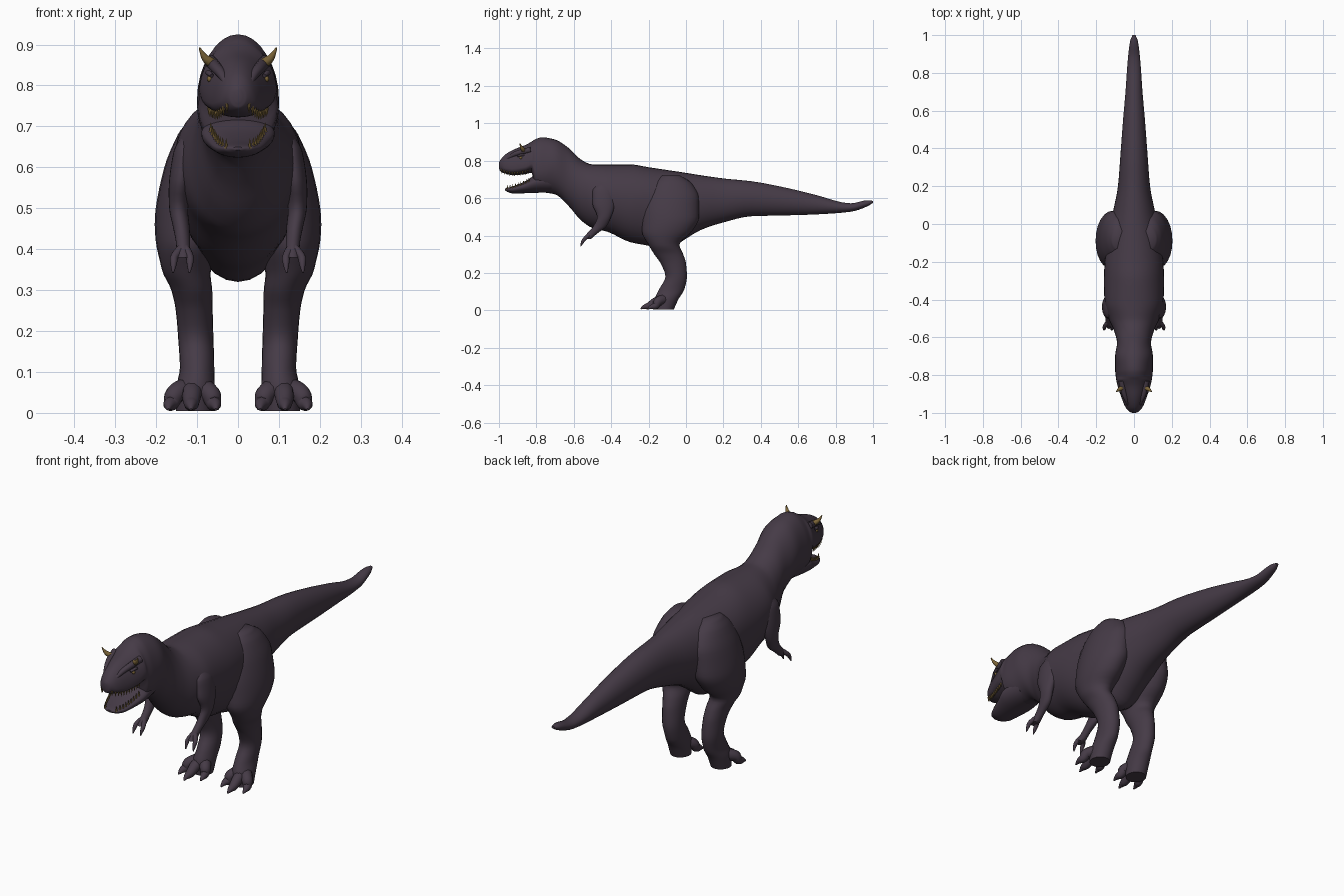
import bpy
import bmesh
from math import sin, cos, pi, radians
from mathutils import Vector

cube = bpy.data.objects.get("Cube")
if cube:
    bpy.data.objects.remove(cube, do_unlink=True)


def material(name, rgb):
    mat = bpy.data.materials.new(name)
    mat.use_nodes = True
    mat.diffuse_color = (*rgb, 1)
    mat.node_tree.nodes["Principled BSDF"].inputs["Base Color"].default_value = (*rgb, 1)
    return mat


HIDE = material("dark purple hide", (0.060, 0.043, 0.062))
HORN = material("ochre horn", (0.20, 0.13, 0.04))


def finish(obj, mat, mirror):
    """Shade, colour and optionally mirror a part across the body."""
    obj.data.materials.clear()
    obj.data.materials.append(mat)
    obj.data.shade_smooth()
    obj.data.set_sharp_from_angle(angle=radians(50))
    if mirror:
        obj.modifiers.new("Mirror", "MIRROR").use_clip = False
    return obj


def mesh_object(name, bm, mat, mirror=False):
    bmesh.ops.recalc_face_normals(bm, faces=bm.faces)
    mesh = bpy.data.meshes.new(name)
    bm.to_mesh(mesh)
    bm.free()
    obj = bpy.data.objects.new(name, mesh)
    bpy.context.collection.objects.link(obj)
    return finish(obj, mat, mirror)


def sample(sections, t):
    """Monotone cubic interpolation of the sections at position t."""
    secs = sorted(sections)
    last = len(secs) - 1
    i = max(k for k in range(last) if secs[k][0] <= t or k == 0)
    span = secs[i + 1][0] - secs[i][0]
    u = (t - secs[i][0]) / span

    def slope(k, col):
        def step(j):
            return (secs[j + 1][col] - secs[j][col]) / (secs[j + 1][0] - secs[j][0])
        if k == 0 or k == last:
            return step(min(k, last - 1))
        a, b = step(k - 1), step(k)
        return 2 * a * b / (a + b) if a * b > 0 else 0

    out = []
    for col in range(1, len(secs[0])):
        p, q = secs[i][col], secs[i + 1][col]
        m, n = slope(i, col) * span, slope(i + 1, col) * span
        out.append(p + u * (m + u * (3 * (q - p) - 2 * m - n + u * (m + n - 2 * (q - p)))))
    return out


def loft(name, sections, axis="Y", mirror=False, sides=32, steps=4):
    """Skin rings given as (position, low, high, half width, widest height, centre x)."""
    secs = sorted(sections)
    places = [a[0] + (b[0] - a[0]) * s / steps
              for a, b in zip(secs, secs[1:]) for s in range(steps)] + [secs[-1][0]]
    bm = bmesh.new()
    rings = []
    for t in places:
        low, high, width, widest, centre = sample(secs, t)
        mid = low + (high - low) * widest
        ring = []
        for k in range(sides):
            a = 2 * pi * k / sides
            v = mid + sin(a) * ((high - mid) if sin(a) > 0 else (mid - low))
            x = centre + width * cos(a)
            ring.append(bm.verts.new((x, t, v) if axis == "Y" else (x, v, t)))
        rings.append(ring)
    for r, s in zip(rings, rings[1:]):
        for k in range(sides):
            j = (k + 1) % sides
            bm.faces.new((r[k], r[j], s[j], s[k]))
    bm.faces.new(rings[0])
    bm.faces.new(rings[-1])
    return mesh_object(name, bm, HIDE, mirror)


def limb(name, sections):
    """Mirrored upright loft from (height, front, back, centre x, half width)."""
    return loft(name, [(z, f, b, w, 0.5, c) for z, f, b, c, w in sections], "Z", True, 24)


def tube(name, points, mat=HIDE):
    """Mirrored tapering tube through (x, y, z, radius) points."""
    curve = bpy.data.curves.new(name, "CURVE")
    curve.dimensions = "3D"
    curve.bevel_depth = 1
    curve.bevel_resolution = 3
    curve.use_fill_caps = True
    spline = curve.splines.new("NURBS")
    spline.points.add(len(points) - 1)
    for p, (x, y, z, r) in zip(spline.points, points):
        p.co = (x, y, z, 1)
        p.radius = r
    spline.order_u = 3
    spline.use_endpoint_u = True
    spline.resolution_u = 5
    helper = bpy.data.objects.new(name, curve)
    bpy.context.collection.objects.link(helper)
    bpy.context.view_layer.update()
    graph = bpy.context.evaluated_depsgraph_get()
    mesh = bpy.data.meshes.new_from_object(helper.evaluated_get(graph))
    bpy.data.objects.remove(helper, do_unlink=True)
    obj = bpy.data.objects.new(name, mesh)
    bpy.context.collection.objects.link(obj)
    return finish(obj, mat, True)


# Tail, trunk, neck, skull and upper jaw in one skin
trunk = [
    (1, .575, .585, .008, .5), (.97, .556, .588, .02, .5), (.88, .527, .572, .032, .5),
    (.7, .513, .615, .045, .5), (.55, .508, .652, .058, .5), (.35, .503, .69, .073, .5),
    (.2, .47, .705, .085, .5), (.08, .43, .722, .108, .5), (-.02, .37, .738, .13, .55),
    (-.1, .32, .75, .145, .6), (-.2, .345, .765, .155, .6), (-.3, .365, .78, .16, .55),
    (-.42, .42, .78, .155, .55), (-.5, .44, .78, .135, .5), (-.56, .48, .805, .108, .5),
    (-.63, .56, .87, .09, .5), (-.7, .62, .913, .1, .5), (-.77, .632, .925, .1, .4),
    (-.805, .64, .915, .097, .4), (-.825, .735, .902, .094, .3), (-.86, .728, .883, .086, .25),
    (-.92, .722, .86, .066, .25), (-.97, .732, .83, .045, .3), (-.995, .745, .80, .022, .5),
    (-1, .76, .79, .008, .5)]
trunk = [s + (0,) for s in trunk]
loft("body_and_head", trunk)

# Lower jaw
jaw = [
    (-.72, .63, .74, .08, .6, 0), (-.81, .628, .72, .09, .6, 0), (-.86, .626, .69, .076, .6, 0),
    (-.92, .624, .665, .057, .6, 0), (-.955, .633, .655, .036, .6, 0),
    (-.968, .642, .65, .012, .5, 0)]
loft("lower_jaw", jaw)


# Teeth along both jaws
def teeth(name, sections, start, end, count, direction):
    bm = bmesh.new()
    for k in range(count):
        y = start + (end - start) * k / (count - 1)
        low, high, width, widest, _ = sample(sections, y)
        if direction < 0:
            base = low + (high - low) * widest * .4 + .005
        else:
            base = high - (high - low) * (1 - widest) * .4 - .005
        made = bmesh.ops.create_cone(bm, cap_ends=True, segments=6,
                                     radius1=.005, radius2=.0006, depth=.024)["verts"]
        for v in made:
            v.co = Vector((v.co.x + width * .8, v.co.y + y, base + direction * (v.co.z + .012)))
    mesh_object(name, bm, HORN, True)


teeth("upper_teeth", trunk, -.985, -.845, 11, -1)
teeth("lower_teeth", jaw, -.955, -.84, 9, 1)

# Brow ridges, horns and eyes
tube("brow_ridge", [(.066, -.83, .858, .016), (.056, -.89, .846, .015),
                    (.036, -.94, .825, .011), (.024, -.975, .795, .006)])
tube("horn", [(.05, -.86, .845, .013), (.072, -.872, .86, .012),
              (.084, -.88, .87, .008), (.094, -.888, .892, .002)], HORN)
tube("eyelid", [(.073, -.865, .83, .006), (.075, -.88, .834, .008), (.064, -.9, .824, .005)])
bm = bmesh.new()
bmesh.ops.create_uvsphere(bm, u_segments=12, v_segments=8, radius=.008)
bmesh.ops.translate(bm, verts=bm.verts, vec=(.068, -.883, .816))
mesh_object("eye", bm, HORN, True)

# Hind legs
limb("hind_leg", [
    (.72, -.13, -.03, .08, .035), (.68, -.18, .03, .085, .062), (.6, -.22, .07, .1, .08),
    (.5, -.235, .07, .114, .087), (.42, -.235, .03, .124, .077), (.35, -.2, -.035, .126, .06),
    (.3, -.17, -.015, .113, .05), (.25, -.135, 0, .107, .045), (.18, -.11, .005, .103, .043),
    (.11, -.145, -.01, .1, .042), (.06, -.165, -.04, .104, .047), (.005, -.16, -.065, .106, .045)])

# Toes fan out from the ankle and end in claws
for label, x, y in (("inner", .054, -.205), ("middle", .115, -.243), ("outer", .17, -.205)):
    mid = .106 + (x - .106) * .75
    tube(label + "_toe", [(.106, -.1, .06, .03), (mid, -.15, .055, .026),
                          (mid + (x - mid) * .5, y + .045, .022, .02),
                          (x, y + .022, .02, .014), (x, y, .008, .003)])

# Small arms with two claws each
limb("arm", [
    (.68, -.47, -.41, .115, .02), (.64, -.5, -.385, .13, .027), (.57, -.5, -.38, .14, .028),
    (.5, -.475, -.4, .145, .023), (.45, -.495, -.425, .138, .02), (.41, -.53, -.475, .134, .017),
    (.38, -.555, -.51, .133, .017)])
for label, x in (("inner", .117), ("outer", .157)):
    tube(label + "_finger", [(.133, -.515, .405, .013), (x, -.54, .385, .01),
                             (x, -.555, .365, .009), (x + .002, -.563, .342, .002)])
